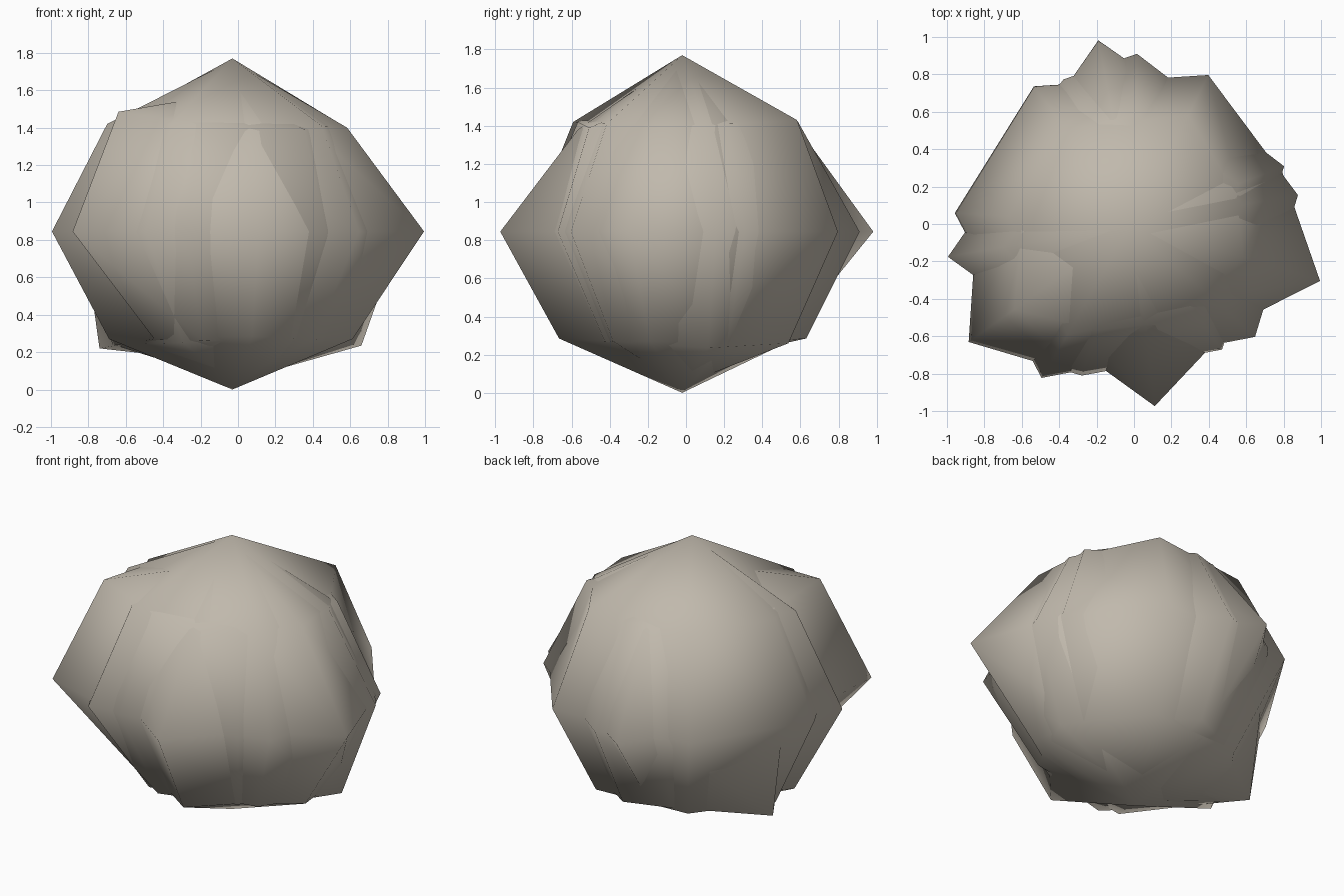
import bpy
import bmesh
import math

if "Cube" in bpy.data.objects:
    bpy.data.objects.remove(bpy.data.objects["Cube"])

stone = bpy.data.materials.new("warm_grey_stone")
stone.diffuse_color = (0.53, 0.485, 0.415, 1)
stone.use_nodes = True
stone.node_tree.nodes["Principled BSDF"].inputs["Base Color"].default_value = stone.diffuse_color

MID = 0.845
POLE_X, POLE_Y = -0.03, -0.02


def rock_shell(name, columns, top, bottom):
    """Rough four-band sphere. Each column: azimuth in degrees, equator radius,
    upper radius and height, lower radius and height."""
    bm = bmesh.new()
    rings = [[], [], []]
    for az, r, up_r, up_z, low_r, low_z in columns:
        c, s = math.cos(math.radians(az)), math.sin(math.radians(az))
        for ring, (radius, z) in zip(rings, ((up_r, up_z), (r, MID), (low_r, low_z))):
            ring.append(bm.verts.new((radius * c, radius * s, z)))
    tip = bm.verts.new((POLE_X, POLE_Y, top))
    base = bm.verts.new((POLE_X, POLE_Y, bottom))
    n = len(columns)
    for i in range(n):
        j = (i + 1) % n
        bm.faces.new((tip, rings[0][i], rings[0][j]))
        for a, b in zip(rings, rings[1:]):
            bm.faces.new((a[i], b[i], b[j], a[j]))
        bm.faces.new((base, rings[2][j], rings[2][i]))
    bmesh.ops.recalc_face_normals(bm, faces=bm.faces)
    for f in bm.faces:
        f.smooth = True
    mesh = bpy.data.meshes.new(name)
    bm.to_mesh(mesh)
    bm.free()
    mesh.materials.append(stone)
    obj = bpy.data.objects.new(name, mesh)
    bpy.context.collection.objects.link(obj)
    return obj


# Main rounded body of the boulder
rock_shell("boulder_body", [
    (10, 0.89, 0.59, 1.40, 0.67, 0.235),
    (63.5, 0.89, 0.65, 1.43, 0.60, 0.26),
    (126, 0.91, 0.63, 1.42, 0.60, 0.25),
    (176.5, 0.96, 0.67, 1.42, 0.67, 0.24),
    (239, 0.96, 0.69, 1.42, 0.57, 0.25),
    (317, 0.885, 0.61, 1.41, 0.56, 0.27)], 1.77, 0.04)

# Sharp equatorial points
rock_shell("boulder_points", [
    (-17, 1.04, 0.61, 1.40, 0.64, 0.27),
    (21, 0.84, 0.58, 1.41, 0.60, 0.26),
    (101, 1.0, 0.59, 1.40, 0.51, 0.25),
    (190, 1.01, 0.71, 1.42, 0.70, 0.27),
    (276.5, 0.98, 0.57, 1.38, 0.67, 0.285),
    (313, 0.75, 0.55, 1.40, 0.50, 0.27)], 1.76, 0.0)

# Bulging corner and the remaining small ridges
rock_shell("boulder_corner", [
    (21, 0.86, 0.60, 1.41, 0.61, 0.25),
    (89, 0.91, 0.585, 1.425, 0.63, 0.285),
    (116, 0.86, 0.57, 1.42, 0.57, 0.27),
    (167, 0.85, 0.60, 1.42, 0.76, 0.22),
    (215.5, 1.086, 0.785, 1.485, 0.55, 0.27),
    (251, 0.857, 0.60, 1.42, 0.58, 0.26),
    (305, 0.82, 0.62, 1.39, 0.52, 0.27)], 1.59, 0.14)
